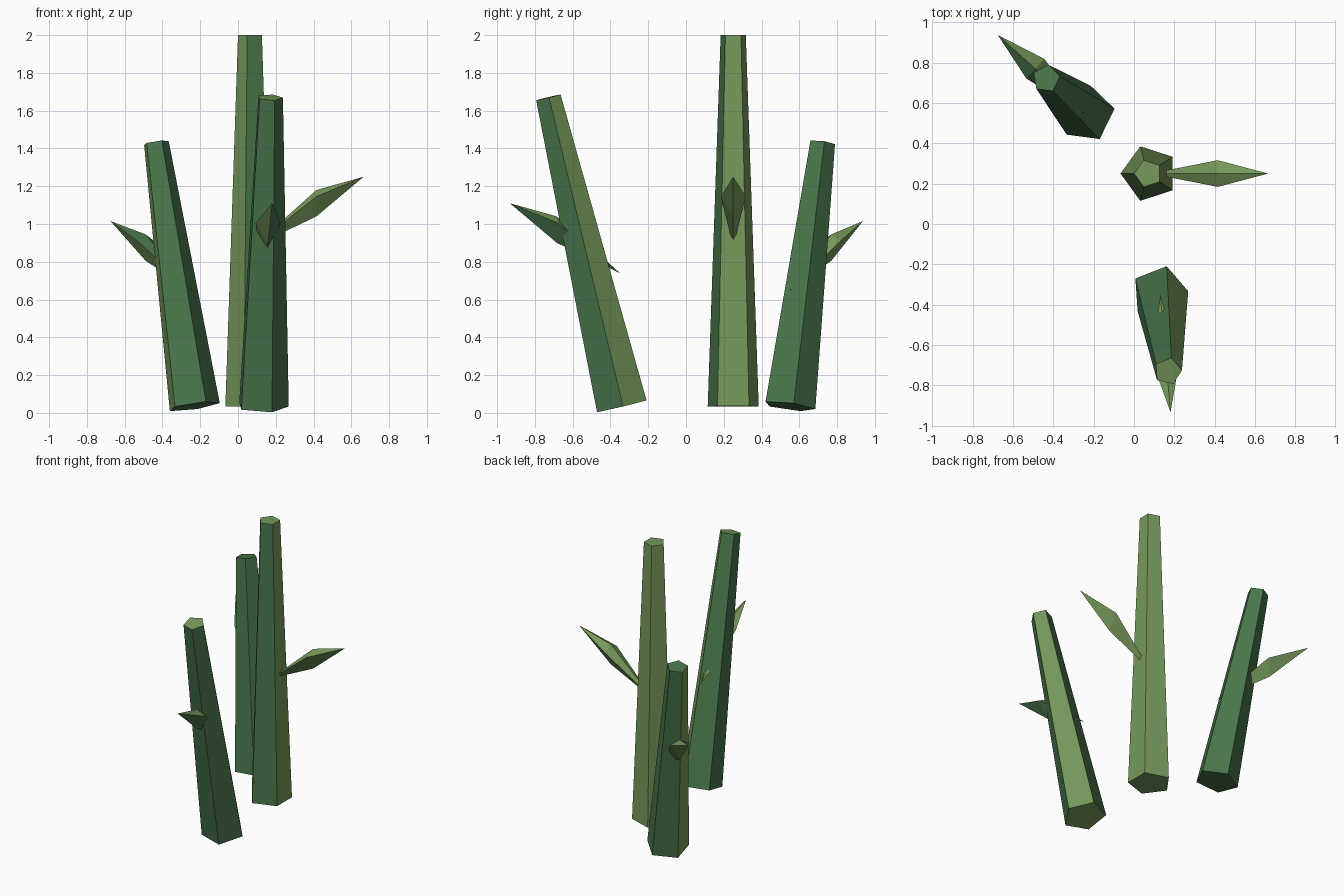
import bpy, bmesh
from math import radians, cos, sin
from mathutils import Vector, Matrix

cube = bpy.data.objects.get("Cube")
if cube:
    bpy.data.objects.remove(cube, do_unlink=True)


def make_material(name, colour):
    mat = bpy.data.materials.new(name)
    mat.use_nodes = True
    mat.diffuse_color = colour
    mat.node_tree.nodes["Principled BSDF"].inputs["Base Color"].default_value = colour
    return mat


MATERIALS = [
    make_material("olive_green", (0.18, 0.32, 0.105, 1)),
    make_material("deep_green", (0.066, 0.178, 0.07, 1)),
]
OLIVE, DEEP = 0, 1


def finish(name, bm):
    bmesh.ops.recalc_face_normals(bm, faces=bm.faces)
    mesh = bpy.data.meshes.new(name)
    bm.to_mesh(mesh)
    bm.free()
    for mat in MATERIALS:
        mesh.materials.append(mat)
    obj = bpy.data.objects.new(name, mesh)
    bpy.context.collection.objects.link(obj)
    return obj


def stalk(name, foot, top, turn, main, caps, accent, accent_angle):
    """Tapered five-sided stalk; one side takes the accent colour."""
    foot, top = Vector(foot), Vector(top)
    axis = top - foot
    tilt = Vector((0, 0, 1)).rotation_difference(axis).to_matrix().to_4x4()
    spin = Matrix.Rotation(radians(turn), 4, 'Z')
    bm = bmesh.new()
    bmesh.ops.create_cone(bm, cap_ends=True, segments=5, radius1=1, radius2=1, depth=2)
    # Lay the two rings out explicitly so the corner directions are certain
    rings = []
    bm.clear()
    for centre, radius in ((foot, 0.142), (top, 0.07)):
        ring = []
        for i in range(5):
            a = radians(72 * i)
            corner = Vector((radius * cos(a), radius * sin(a), 0))
            ring.append(bm.verts.new(centre + tilt @ (spin @ corner)))
        rings.append(ring)
    low, high = rings
    for ring in rings:
        bm.faces.new(ring).material_index = caps
    facing = Vector((cos(radians(accent_angle)), sin(radians(accent_angle)), 0))
    for i in range(5):
        j = (i + 1) % 5
        face = bm.faces.new((low[i], low[j], high[j], high[i]))
        outward = (face.calc_center_median() - (foot + top) / 2).normalized()
        face.material_index = accent if outward.dot(facing) > 0.85 else main
    return finish(name, bm)


def leaf(name, base, angle, deep_face=None):
    """Diamond-section leaf with a ridge above and a keel below."""
    place = Matrix.Translation(base) @ Matrix.Rotation(radians(angle), 4, 'Z')
    bm = bmesh.new()

    def point(out, side, up):
        return bm.verts.new(place @ Vector((out, side, up)))

    root, tip = point(0, 0, 0), point(0.585, 0, 0.37)
    ridge, keel = point(0.335, 0, 0.30), point(0.335, 0, 0.16)
    left, right = point(0.335, 0.066, 0.265), point(0.335, -0.066, 0.265)
    strips = {"left_top": (left, ridge), "right_top": (ridge, right),
              "left_under": (keel, left), "right_under": (right, keel)}
    for strip, (a, b) in strips.items():
        for end in (root, tip):
            face = bm.faces.new((end, a, b))
            face.material_index = DEEP if strip == deep_face else OLIVE
    return finish(name, bm)


# Tall upright stalk
stalk("tall_stalk", (0.075, 0.25, 0.035), (0.07, 0.25, 2.0), 36, OLIVE, OLIVE, DEEP, -72)
leaf("tall_stalk_leaf", (0.08, 0.25, 0.88), 0)

# Stalk leaning forward
stalk("front_stalk", (0.127, -0.343, 0.035), (0.168, -0.73, 1.67), 4, DEEP, OLIVE, OLIVE, 40)
leaf("front_stalk_leaf", (0.13, -0.35, 0.74), -85, "left_under")

# Short stalk leaning back
stalk("back_stalk", (-0.235, 0.545, 0.035), (-0.435, 0.72, 1.43), 10, DEEP, DEEP, OLIVE, 190)
leaf("back_stalk_leaf", (-0.24, 0.545, 0.645), 138, "left_top")
